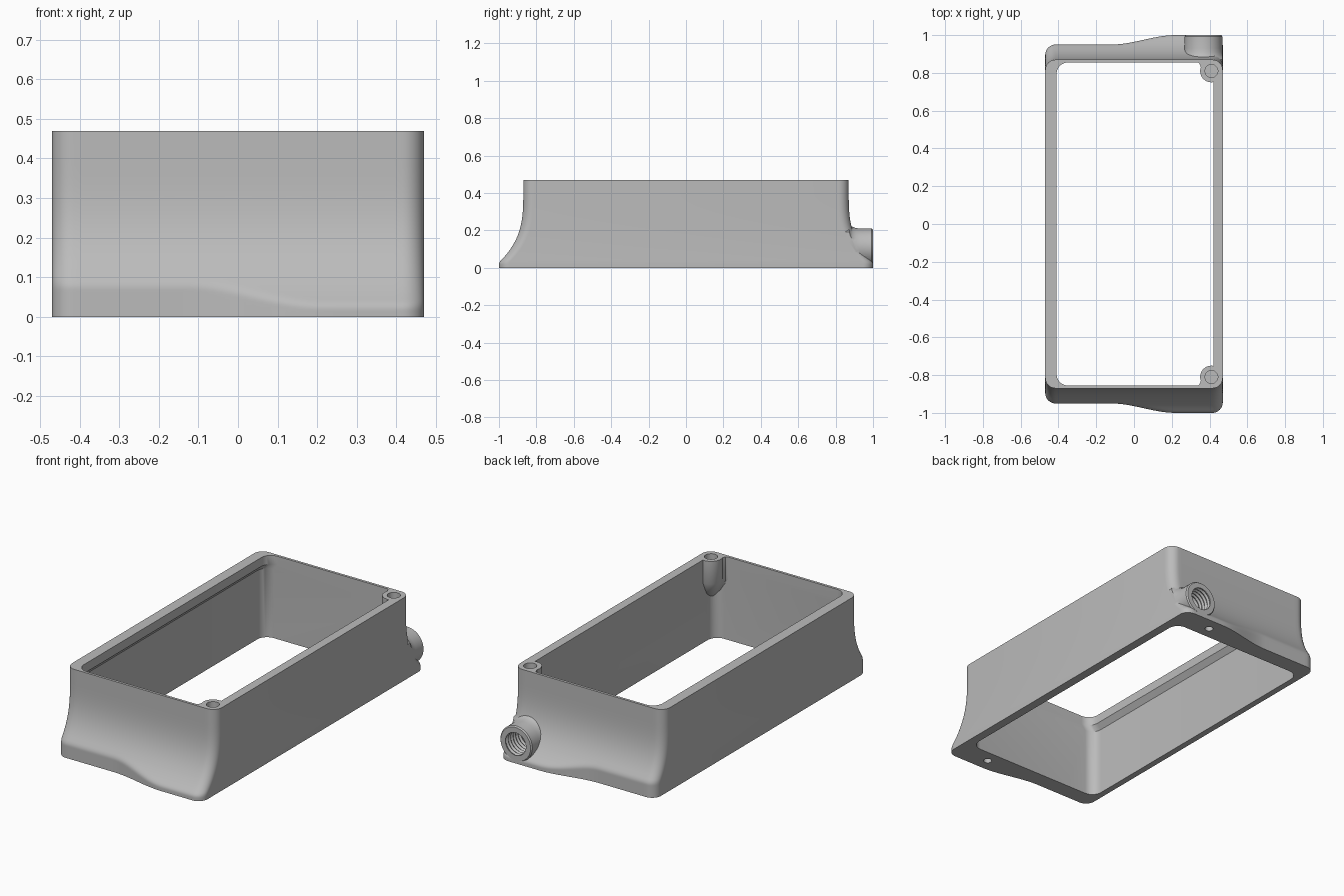
import bpy, bmesh
from math import sin, cos, pi, sqrt, radians

cube = bpy.data.objects.get("Cube")
if cube:
    bpy.data.objects.remove(cube, do_unlink=True)

grey = bpy.data.materials.new("housing grey")
grey.use_nodes = True
grey.diffuse_color = (0.5, 0.5, 0.5, 1)
grey.node_tree.nodes["Principled BSDF"].inputs["Base Color"].default_value = (0.5, 0.5, 0.5, 1)

HALF_X, TOP, CORNER = 0.47, 0.47, 0.055


def loft(name, rings):
    """Closed solid through rings of equal point count."""
    bm = bmesh.new()
    vs = [[bm.verts.new(p) for p in ring] for ring in rings]
    n = len(vs[0])
    for a, b in zip(vs, vs[1:]):
        for i in range(n):
            j = (i + 1) % n
            bm.faces.new((a[i], a[j], b[j], b[i]))
    bm.faces.new(vs[0])
    bm.faces.new(vs[-1])
    bmesh.ops.recalc_face_normals(bm, faces=bm.faces)
    mesh = bpy.data.meshes.new(name)
    bm.to_mesh(mesh)
    bm.free()
    mesh.materials.append(grey)
    obj = bpy.data.objects.new(name, mesh)
    bpy.context.collection.objects.link(obj)
    return obj


def combine(target, tool, operation):
    """Apply a boolean and discard the tool."""
    mod = target.modifiers.new("bool", 'BOOLEAN')
    mod.operation, mod.object, mod.solver = operation, tool, 'EXACT'
    bpy.context.view_layer.objects.active = target
    bpy.ops.object.modifier_apply(modifier=mod.name)
    bpy.data.objects.remove(tool, do_unlink=True)


def circle(r, n=40):
    return [(r * cos(2 * pi * i / n), r * sin(2 * pi * i / n)) for i in range(n)]


def rounded_rect(x0, x1, hy, r, z, n=8):
    pts = []
    for q, (cx, cy) in enumerate([(x1 - r, hy - r), (x0 + r, hy - r), (x0 + r, r - hy), (x1 - r, r - hy)]):
        for i in range(n + 1):
            a = pi / 2 * (q + i / n)
            pts.append((cx + r * cos(a), cy + r * sin(a), z))
    return pts


def post(name, x, y, r, z0, z1):
    return loft(name, [[(x + u, y + v, z) for u, v in circle(r)] for z in (z0, z1)])


def lathe_y(name, x, z, profile):
    return loft(name, [[(x + u, y, z + v) for u, v in circle(r)] for y, r in profile])


def end_y(x, z):
    """Distance of the flared end wall from the middle."""
    t = min(max((x + 0.12) / 0.34, 0), 1)
    foot = 0.95 + 0.05 * t * t * (3 - 2 * t)
    sweep = 0.87 + 0.13 * (max(0.4 - z, 0) / 0.37) ** 3
    k = 0.012
    h = max(k - abs(foot - sweep), 0) / k
    y = min(foot, sweep) - h * h * k / 4
    d = max(abs(x) - (HALF_X - CORNER), 0)
    return y - CORNER + sqrt(max(CORNER ** 2 - d * d, 0))


# Outer shell with a sweeping foot at both ends
flat = HALF_X - CORNER
arc = [flat + CORNER * sin(pi / 2 * i / 8) for i in range(1, 9)]
xs = [-x for x in reversed(arc)] + [flat * (i / 20 - 1) for i in range(41)] + arc
heights = [0.1 * i / 16 for i in range(17)] + [0.1 + 0.3 * i / 16 for i in range(1, 17)] + [TOP]
housing = loft("housing", [
    [(x, -end_y(x, z), z) for x in xs] + [(x, end_y(x, z), z) for x in reversed(xs)]
    for z in heights])

# Cable port on the back, trimmed flush with the side
PX, PZ = 0.368, 0.11
port = lathe_y("cable_port", PX, PZ, [
    (0.835, 0.13), (0.872, 0.13), (0.88, 0.117), (0.892, 0.108), (0.91, 0.103),
    (0.93, 0.1), (0.993, 0.1), (1.0, 0.094)])
trim = loft("port_trim", [rounded_rect(0, HALF_X - 0.001, 1.2, 0.02, z) for z in (0.004, 0.4)])
combine(port, trim, 'INTERSECT')
combine(housing, port, 'UNION')

# Cavity, with a lip under the rim on the right wall
cavity = loft("cavity", [
    rounded_rect(x0, 0.42, 0.855, 0.06, z)
    for x0, z in ((-0.435, -0.1), (-0.435, 0.39), (-0.41, 0.42), (-0.41, 0.6))])

# Screw bosses fill two cavity corners and taper into the wall
section = [(0.5, 0.9), (0.335, 0.9), (0.335, 0.857), (0.346, 0.85)]
section += [(0.41 + 0.06 * cos(radians(a)), 0.81 + 0.06 * sin(radians(a))) for a in range(160, 281, 10)]
section += [(0.423, 0.735), (0.5, 0.735)]
for side in (-1, 1):
    rings = []
    for z, s in ((0.8, 1), (0.34, 1), (0.27, 0.75), (0.2, 0.3), (0.18, 0.1)):
        rings.append([(0.48 + (x - 0.48) * s, side * (0.88 + (y - 0.88) * s), z) for x, y in section])
    combine(cavity, loft("screw_boss", rings), 'DIFFERENCE')
combine(housing, cavity, 'DIFFERENCE')

# Screw holes in the rim and fixing holes in the foot
for side in (-1, 1):
    combine(housing, post("screw_hole", 0.41, side * 0.81, 0.034, TOP - 0.1, TOP + 0.1), 'DIFFERENCE')
    combine(housing, post("fixing_hole", 0.25, side * 0.925, 0.022, -0.1, 0.05), 'DIFFERENCE')

# Threaded bore through the cable port
thread = [(0.8 + 0.011 * i, 0.07 if i % 2 else 0.063) for i in range(21)]
combine(housing, lathe_y("threaded_bore", PX, PZ, thread), 'DIFFERENCE')

bpy.ops.object.select_all(action='DESELECT')
housing.select_set(True)
bpy.context.view_layer.objects.active = housing
bpy.ops.object.shade_smooth_by_angle(angle=radians(30))
